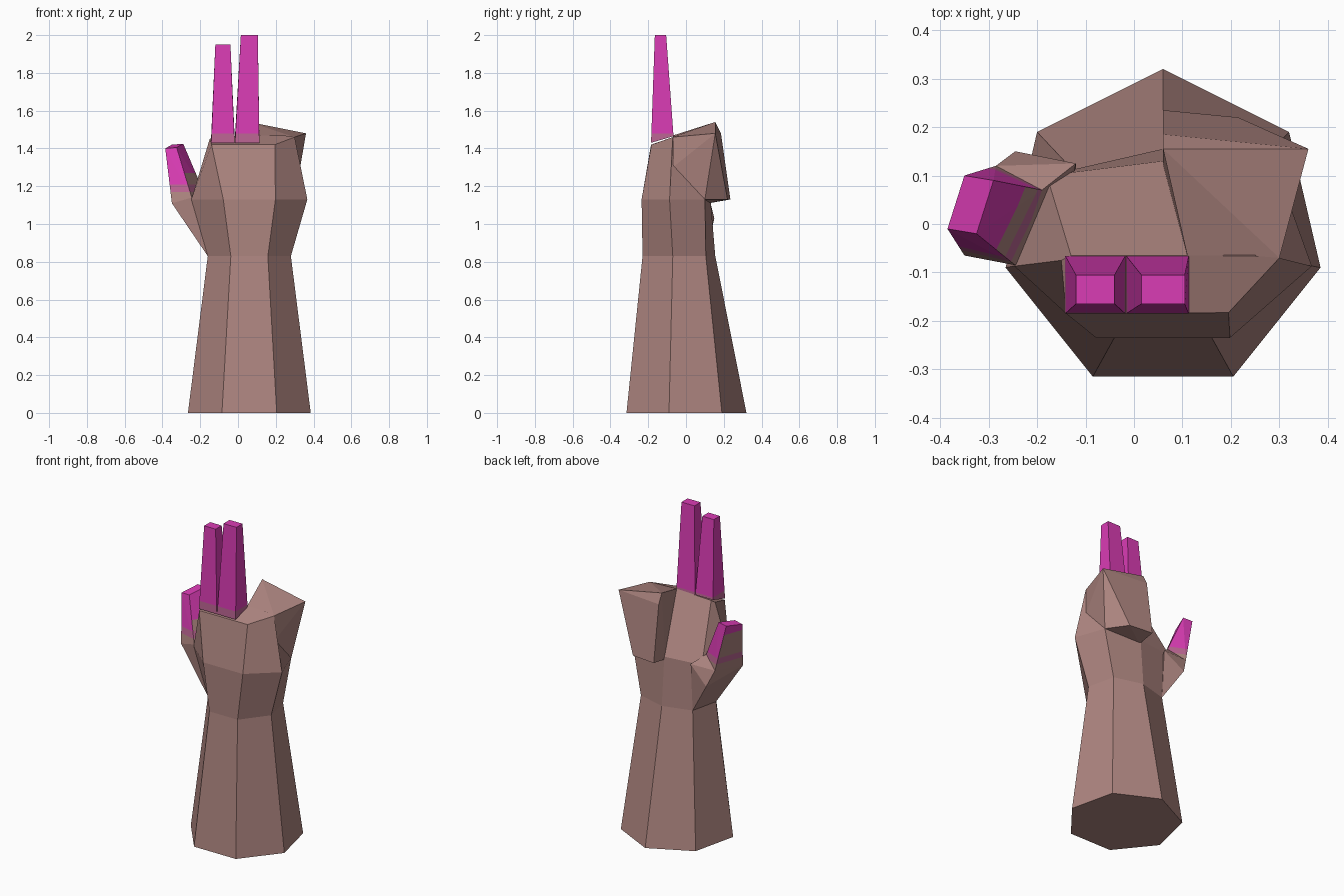
import bpy, bmesh
from mathutils import Vector

if "Cube" in bpy.data.objects:
    bpy.data.objects.remove(bpy.data.objects["Cube"])

def material(name, rgb):
    m = bpy.data.materials.new(name)
    m.diffuse_color = (*rgb, 1)
    m.use_nodes = True
    m.node_tree.nodes["Principled BSDF"].inputs["Base Color"].default_value = m.diffuse_color
    return m

SKIN = material("dusty brown", (0.42, 0.235, 0.215))
BLEND = material("pink brown", (0.50, 0.13, 0.29))
PINK = material("magenta", (0.70, 0.045, 0.46))

def finish(name, bm, rule=None):
    bmesh.ops.recalc_face_normals(bm, faces=bm.faces[:])
    if rule:
        for f in bm.faces:
            f.material_index = rule(f.calc_center_median(), f.normal)
    me = bpy.data.meshes.new(name)
    bm.to_mesh(me)
    bm.free()
    for m in (SKIN, BLEND, PINK):
        me.materials.append(m)
    ob = bpy.data.objects.new(name, me)
    bpy.context.collection.objects.link(ob)
    return ob

def hull(name, pts, cuts=(), rule=None):
    """Convex part, optionally sliced at heights for colour bands."""
    bm = bmesh.new()
    for p in pts:
        bm.verts.new(p)
    r = bmesh.ops.convex_hull(bm, input=bm.verts[:])
    junk = [v for v in bm.verts if not v.link_faces]
    bmesh.ops.delete(bm, geom=junk, context='VERTS')
    bmesh.ops.dissolve_limit(bm, angle_limit=0.03, verts=bm.verts[:], edges=bm.edges[:])
    for z in cuts:
        bmesh.ops.bisect_plane(bm, geom=bm.verts[:] + bm.edges[:] + bm.faces[:],
                               plane_co=(0, 0, z), plane_no=(0, 0, 1))
    return finish(name, bm, rule)

def loft(name, rings):
    bm = bmesh.new()
    loops = [[bm.verts.new(p) for p in ring] for ring in rings]
    for a, b in zip(loops, loops[1:]):
        for i in range(len(a)):
            j = (i + 1) % len(a)
            bm.faces.new((a[i], a[j], b[j], b[i]))
    bm.faces.new(loops[0][::-1])
    bm.faces.new(loops[-1])
    return finish(name, bm)

def wrist_ring(z, front, mid, back, tip):
    """Seven-sided section mirrored about x = 0.06; each argument is (half width, y)."""
    half = [front, mid, back]
    right = [(0.06 + w, y, z) for w, y in half]
    left = [(0.06 - w, y, z) for w, y in reversed(half)]
    return right + [(0.06, tip, z)] + left

# forearm, wrist and palm
loft("forearm_and_palm", [
    wrist_ring(0, (0.145, -0.315), (0.325, -0.09), (0.26, 0.19), 0.32),
    wrist_ring(0.83, (0.098, -0.23), (0.22, -0.07), (0.18, 0.105), 0.155),
    wrist_ring(1.13, (0.138, -0.235), (0.307, -0.087), (0.24, 0.10), 0.13),
    [(0.195, -0.183, 1.42), (0.30, -0.07, 1.46), (0.25, -0.066, 1.468),
     (0.11, -0.065, 1.47), (-0.13, -0.065, 1.46), (-0.15, -0.075, 1.45),
     (-0.14, -0.185, 1.42)],
])

# folded fingers on the palm side
hull("folded_fingers", [
    (0.06, 0.155, 1.54), (0.36, 0.155, 1.48), (0.30, -0.07, 1.46), (0.11, -0.065, 1.47),
    (0.06, 0.185, 1.48), (0.30, 0.10, 1.13), (0.215, 0.22, 1.13), (0.06, 0.235, 1.13),
    (0.06, 0.12, 1.11), (0.30, -0.07, 1.30)])

# two raised fingers
def raised_finger(name, x0, x1, tx0, tx1, top):
    pts = [(x, y, z) for x in (x0, x1) for y, z in ((-0.185, 1.43), (-0.066, 1.465))]
    pts += [(x, y, top) for x in (tx0, tx1) for y in (-0.165, -0.105)]
    hull(name, pts, (1.48,), lambda c, n: 2 if c.z > 1.48 else 1)

raised_finger("left_raised_finger", -0.142, -0.018, -0.12, -0.04, 1.95)
raised_finger("right_raised_finger", -0.016, 0.113, 0.015, 0.105, 2.0)

# thumb root swelling out of the wrist
base = [(-0.35, -0.065, 1.11), (-0.245, -0.085, 1.14), (-0.19, 0.07, 1.19), (-0.285, 0.12, 1.13)]
hull("thumb_root", base + [
    (-0.16, -0.07, 0.83), (-0.12, 0.105, 0.83), (-0.245, 0.15, 1.03),
    (-0.29, -0.05, 1.03), (-0.12, 0.125, 1.13)])

# thumb tip: painted front, back and end, with browner sides
def thumb_rule(c, n):
    if c.z < 1.17:
        return 0
    if c.z < 1.21:
        return 1
    if n.x < -0.7 and c.z < 1.36:
        return 0
    if n.x > 0.6 and c.z < 1.27:
        return 0
    return 2

hull("thumb", base + [
    (-0.385, -0.01, 1.40), (-0.325, -0.02, 1.405), (-0.29, 0.09, 1.425), (-0.35, 0.10, 1.42)],
    (1.17, 1.21, 1.27, 1.36), thumb_rule)
